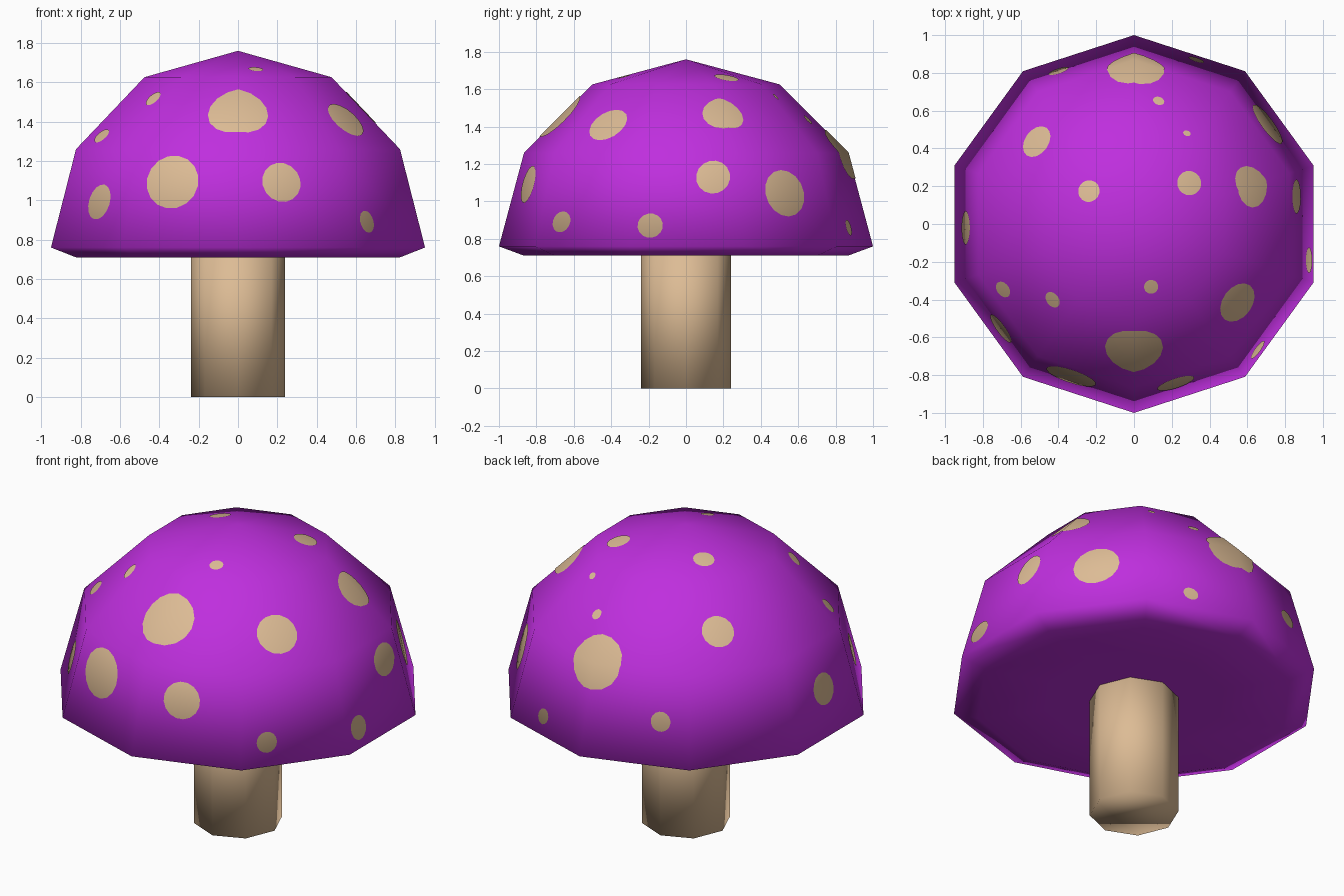
import bpy, bmesh, math
from mathutils import Vector, Matrix
from mathutils.bvhtree import BVHTree
from mathutils.interpolate import poly_3d_calc

if "Cube" in bpy.data.objects:
    bpy.data.objects.remove(bpy.data.objects["Cube"])

CAP_Z = 0.76


def material(name, rgb):
    m = bpy.data.materials.new(name)
    m.diffuse_color = (*rgb, 1)
    m.use_nodes = True
    m.node_tree.nodes["Principled BSDF"].inputs["Base Color"].default_value = m.diffuse_color
    return m


purple = material("purple", (0.52, 0.028, 0.73))
tan = material("tan", (0.72, 0.50, 0.30))


def add_object(name, bm, mat, z=0.0):
    for f in bm.faces:
        f.smooth = True
    me = bpy.data.meshes.new(name)
    bm.to_mesh(me)
    bm.free()
    me.materials.append(mat)
    ob = bpy.data.objects.new(name, me)
    ob.location.z = z
    bpy.context.collection.objects.link(ob)
    return ob


# stem: eight-sided column running a little into the cap
bm = bmesh.new()
bmesh.ops.create_cone(bm, cap_ends=True, segments=8, radius1=0.24, radius2=0.24,
                      depth=0.8, matrix=Matrix.Translation((0, 0, 0.4)))
add_object("stem", bm, tan)

# cap: ten-sided dome with a flattened underside
bm = bmesh.new()
bmesh.ops.create_uvsphere(bm, u_segments=10, v_segments=6, radius=1)
for v in bm.verts:
    v.co.z = max(v.co.z, -0.05)
bm.normal_update()
cap = add_object("cap", bm, purple, CAP_Z).data
tree = BVHTree.FromPolygons([v.co for v in cap.vertices],
                            [p.vertices for p in cap.polygons])


def cap_normal(p):
    """Smooth normal of the cap at the surface point nearest to p."""
    loc, _, index, _ = tree.find_nearest(p)
    vs = [cap.vertices[i] for i in cap.polygons[index].vertices]
    weights = poly_3d_calc([v.co for v in vs], loc)
    return sum((v.normal * w for v, w in zip(vs, weights)), Vector()).normalized()


def add_spot(name, x, y, z, r, sides=16):
    """Thin plate: the cap surface trimmed to a round patch, lifted slightly."""
    centre = Vector((x, y, z - CAP_Z))
    n = centre.normalized()
    u = n.orthogonal().normalized()
    w = n.cross(u)
    bm = bmesh.new()
    bm.from_mesh(cap)
    bm.normal_update()
    away = [f for f in bm.faces if f.normal.dot(n) < 0.2]
    bmesh.ops.delete(bm, geom=away, context='FACES')
    for i in range(sides):
        a = math.tau * i / sides
        side = u * math.cos(a) + w * math.sin(a)
        bmesh.ops.bisect_plane(bm, geom=bm.verts[:] + bm.edges[:] + bm.faces[:],
                               plane_co=centre + side * r, plane_no=side,
                               clear_outer=True)
    normals = [cap_normal(v.co) for v in bm.verts]
    for v in bm.verts:
        v.co *= 1.004
    ob = add_object(name, bm, tan, CAP_Z)
    ob.data.normals_split_custom_set_from_vertices(normals)


# spots: x, y, z, radius
SPOTS = [
    (0.00, -0.66, 1.44, 0.15), (-0.33, -0.80, 1.09, 0.135),
    (0.22, -0.84, 1.09, 0.10), (0.54, -0.41, 1.40, 0.11),
    (-0.70, -0.55, 0.99, 0.09), (0.65, -0.66, 0.89, 0.056),
    (-0.69, -0.345, 1.325, 0.045), (-0.43, -0.40, 1.515, 0.045),
    (0.09, -0.33, 1.66, 0.037), (0.62, 0.20, 1.465, 0.11),
    (0.86, 0.145, 1.13, 0.088), (0.71, 0.53, 1.045, 0.125),
    (0.92, -0.19, 0.87, 0.065), (0.33, 0.87, 0.86, 0.042),
    (0.29, 0.215, 1.655, 0.064), (0.01, 0.82, 1.25, 0.15),
    (0.28, 0.48, 1.56, 0.02), (0.13, 0.65, 1.435, 0.03),
    (-0.52, 0.44, 1.43, 0.088), (-0.24, 0.175, 1.685, 0.057),
    (-0.89, -0.02, 1.01, 0.087), (-0.40, 0.81, 1.00, 0.054),
]
for i, spot in enumerate(SPOTS):
    add_spot(f"spot_{i + 1:02d}", *spot)
